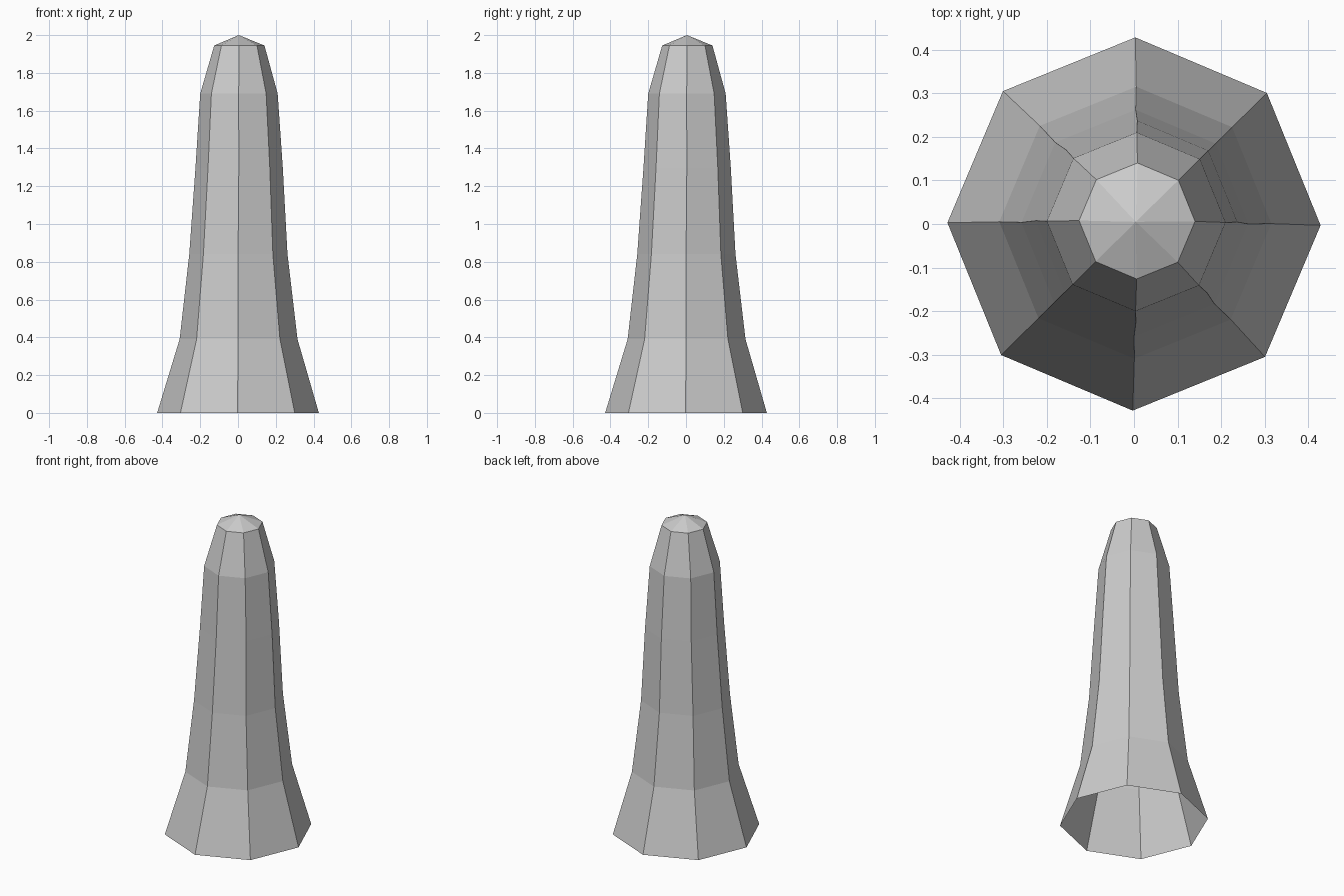
import bpy
import bmesh
from math import cos, sin, pi

cube = bpy.data.objects.get("Cube")
if cube:
    bpy.data.objects.remove(cube, do_unlink=True)

SIDES = 8
TWIST = -0.007

# Stone colour
stone = bpy.data.materials.new("stone grey")
stone.use_nodes = True
grey = (0.6, 0.6, 0.6, 1)
stone.diffuse_color = grey
stone.node_tree.nodes["Principled BSDF"].inputs["Base Color"].default_value = grey

# Tapering profile: height, radius, sideways drift of the ring centre
profile = [
    (0.0, 0.428, 0.0),
    (0.39, 0.312, 0.003),
    (0.84, 0.26, 0.002),
    (1.3, 0.231, 0.006),
    (1.69, 0.205, 0.005),
    (1.945, 0.133, 0.007),
]

bm = bmesh.new()
rings = []
for z, r, drift in profile:
    angles = [2 * pi * i / SIDES + TWIST for i in range(SIDES)]
    rings.append([bm.verts.new((r * cos(a) + drift, r * sin(a) + drift, z)) for a in angles])

# Walls, open underneath
for low, high in zip(rings, rings[1:]):
    for i in range(SIDES):
        j = (i + 1) % SIDES
        bm.faces.new((low[i], low[j], high[j], high[i]))

# Shallow pointed cap
tip = bm.verts.new((0.004, 0.005, 2.0))
for i in range(SIDES):
    bm.faces.new((rings[-1][i], rings[-1][(i + 1) % SIDES], tip))

mesh = bpy.data.meshes.new("pillar")
bm.to_mesh(mesh)
bm.free()
mesh.materials.append(stone)
pillar = bpy.data.objects.new("pillar", mesh)
bpy.context.collection.objects.link(pillar)
